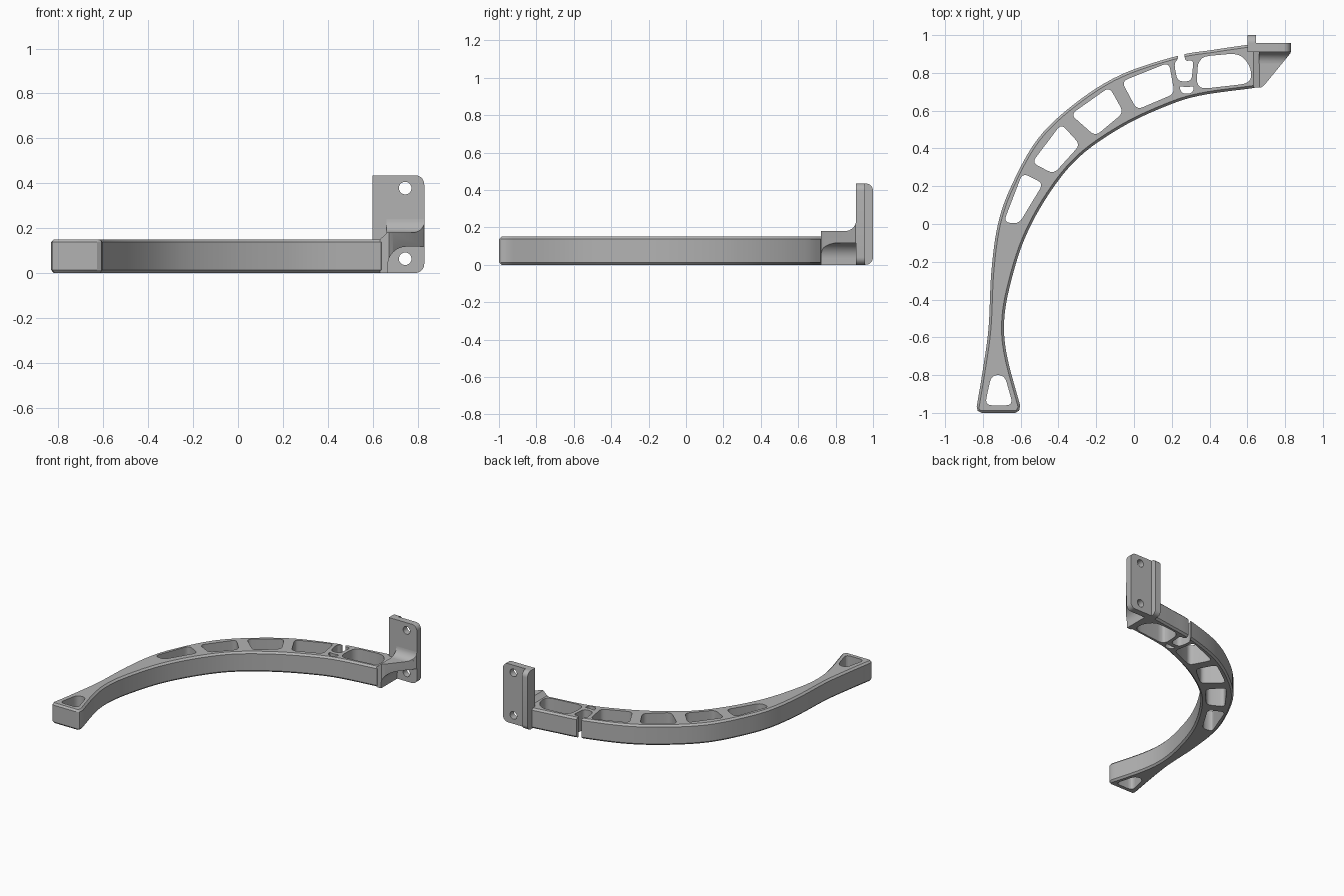
import bpy, bmesh, math
from mathutils import Vector

if "Cube" in bpy.data.objects:
    bpy.data.objects.remove(bpy.data.objects["Cube"], do_unlink=True)

grey = bpy.data.materials.new("plain grey")
grey.use_nodes = True
grey.diffuse_color = (0.45, 0.45, 0.45, 1)
grey.node_tree.nodes["Principled BSDF"].inputs["Base Color"].default_value = (0.45, 0.45, 0.45, 1)


def spline(pts, steps=6):
    """Smooth path through the given points."""
    p = [Vector(q) for q in pts]
    p = [2 * p[0] - p[1]] + p + [2 * p[-1] - p[-2]]
    out = []
    for a, b, c, d in zip(p, p[1:], p[2:], p[3:]):
        for i in range(steps):
            t = i / steps
            out.append(0.5 * (2 * b + (c - a) * t + (2 * a - 5 * b + 4 * c - d) * t ** 2
                              + (3 * b - a - 3 * c + d) * t ** 3))
    return out + [p[-2]]


def rounded(pts, radius, steps=5):
    """Polygon with rounded corners."""
    p = [Vector(q) for q in pts]
    out = []
    for i, c in enumerate(p):
        ends = []
        for other in (p[i - 1], p[(i + 1) % len(p)]):
            d = other - c
            ends.append(c + d.normalized() * min(radius, d.length * 0.45))
        for k in range(steps + 1):
            t = k / steps
            out.append(ends[0] * (1 - t) ** 2 + c * 2 * t * (1 - t) + ends[1] * t * t)
    return out


def prism(name, outlines, lo, hi, axis="Z"):
    """Extrude outlines along an axis."""
    place = {"Z": lambda q, h: (q[0], q[1], h),
             "Y": lambda q, h: (q[0], h, q[1]),
             "X": lambda q, h: (h, q[0], q[1])}[axis]
    bm = bmesh.new()
    for pts in outlines:
        low = [bm.verts.new(place(q, lo)) for q in pts]
        high = [bm.verts.new(place(q, hi)) for q in pts]
        bm.faces.new(low)
        bm.faces.new(high)
        for i in range(len(pts)):
            bm.faces.new((low[i - 1], low[i], high[i], high[i - 1]))
    bmesh.ops.recalc_face_normals(bm, faces=bm.faces)
    mesh = bpy.data.meshes.new(name)
    bm.to_mesh(mesh)
    bm.free()
    mesh.materials.append(grey)
    ob = bpy.data.objects.new(name, mesh)
    bpy.context.collection.objects.link(ob)
    return ob


def chamfer(ob, width, segments=1):
    m = ob.modifiers.new("chamfer", "BEVEL")
    m.width, m.segments = width, segments
    m.limit_method, m.angle_limit = "ANGLE", math.radians(40)
    m.use_clamp_overlap = False


def boolean(ob, tool, operation):
    m = ob.modifiers.new(operation.lower(), "BOOLEAN")
    m.operation, m.object, m.solver = operation, tool, "EXACT"
    tool.hide_render = True
    tool.hide_set(True)


def finish(ob):
    """Bake the modifiers and shade smooth with sharp edges."""
    dg = bpy.context.evaluated_depsgraph_get()
    mesh = bpy.data.meshes.new_from_object(ob.evaluated_get(dg))
    tools = [m.object for m in ob.modifiers if m.type == "BOOLEAN"]
    ob.modifiers.clear()
    ob.data = mesh
    for t in tools:
        bpy.data.objects.remove(t, do_unlink=True)
    bpy.ops.object.select_all(action="DESELECT")
    ob.select_set(True)
    bpy.context.view_layer.objects.active = ob
    bpy.ops.object.shade_smooth_by_angle(angle=math.radians(25))


# Curved arm
outer = spline([(-0.835, -0.98), (-0.80, -0.77), (-0.77, -0.55), (-0.755, -0.25), (-0.72, 0),
                (-0.65, 0.2), (-0.51, 0.45), (-0.31, 0.64), (-0.07, 0.79), (0.23, 0.89),
                (0.42, 0.922), (0.61, 0.95)])
inner = spline([(0.65, 0.722), (0.35, 0.68), (0.16, 0.62), (-0.07, 0.51), (-0.29, 0.355),
                (-0.45, 0.16), (-0.58, -0.08), (-0.66, -0.34), (-0.688, -0.53),
                (-0.67, -0.71), (-0.60, -0.97)])
arm = prism("curved_arm", [outer + [Vector((0.655, 0.94))] + inner
                           + [Vector((-0.615, -1)), Vector((-0.82, -1))]], 0, 0.15)
chamfer(arm, 0.013)

# Windows through the arm, cable slot and crescent hole
windows = [
    rounded([(-0.755, -0.80), (-0.685, -0.80), (-0.64, -0.96), (-0.79, -0.96)], 0.04),
    rounded([(-0.59, 0.27), (-0.48, 0.215), (-0.61, 0.0), (-0.69, 0.01)], 0.035),
    rounded([(-0.385, 0.53), (-0.285, 0.42), (-0.425, 0.265), (-0.54, 0.325)], 0.035),
    rounded([(-0.13, 0.725), (-0.055, 0.59), (-0.205, 0.465), (-0.335, 0.58)], 0.035),
    rounded([(0.185, 0.855), (0.215, 0.69), (0.015, 0.605), (-0.065, 0.755)], 0.035),
    rounded([(0.34, 0.885), (0.56, 0.905), (0.62, 0.83), (0.62, 0.745), (0.33, 0.712)], 0.06),
    rounded([(0.235, 1.0), (0.235, 0.875), (0.212, 0.85), (0.23, 0.755), (0.305, 0.755),
             (0.315, 0.87), (0.268, 0.86), (0.268, 1.0)], 0.03),
    rounded([(0.238, 0.733), (0.28, 0.722), (0.32, 0.733), (0.308, 0.69), (0.252, 0.69)], 0.025),
]
boolean(arm, prism("window_cutter", windows, -0.1, 0.3), "DIFFERENCE")
finish(arm)

# Mounting plate with two screw holes
arc = lambda cx, cz, r, a, b, n: [
    (cx + r * math.cos(math.radians(a + (b - a) * i / n)),
     cz + r * math.sin(math.radians(a + (b - a) * i / n))) for i in range(n + 1)]
R = 0.04
plate = prism("mounting_plate", [[(0.60, 0.435), (0.60, 0)] + arc(0.83 - R, R, R, -90, 0, 8)
                                 + arc(0.83 - R, 0.435 - R, R, 0, 90, 8)], 0.91, 0.957, "Y")
holes = [arc(0.745, z, 0.028, 0, 348.75, 31) for z in (0.063, 0.378)]
boolean(plate, prism("hole_cutter", holes, 0.8, 1.1, "Y"), "DIFFERENCE")
finish(plate)

# Hook flange along the plate's inner edge
flange = prism("hook_flange", [[(0.95, 0.435), (0.95, 0)] + arc(1 - R, R, R, -90, 0, 8)
                               + arc(1 - R, 0.435 - R, R, 0, 90, 8)], 0.60, 0.645, "X")
finish(flange)

# Gusset between arm and plate, arched underneath to reach the lower screw
profile = ([(0.632, 0), (0.668, 0)] + arc(0.75, 0.035, 0.082, 180, 90, 8)
           + [(0.84, 0.117), (0.84, 0.18), (0.665, 0.18), (0.65, 0.165), (0.632, 0.15)])
gusset = prism("gusset", [profile], 0.6, 1.1, "Y")
plan = [(0.62, 0.722), (0.672, 0.722), (0.69, 0.735), (0.829, 0.905), (0.829, 0.93), (0.62, 0.93)]
boolean(gusset, prism("gusset_plan", [plan], -0.1, 0.4), "INTERSECT")
finish(gusset)

# Fillets where the gusset and arm meet the plate
fillet = prism("plate_fillet", [[(0.93, 0.17), (0.85, 0.17)] + arc(0.85, 0.24, 0.06, -90, 0, 8)
                                + [(0.93, 0.24)]], 0.662, 0.829, "X")
boolean(fillet, prism("fillet_plan", [[(0.64, 0.70), (0.672, 0.722), (0.829, 0.905),
                                       (0.829, 0.94), (0.64, 0.94)]], -0.1, 0.4), "INTERSECT")
finish(fillet)
